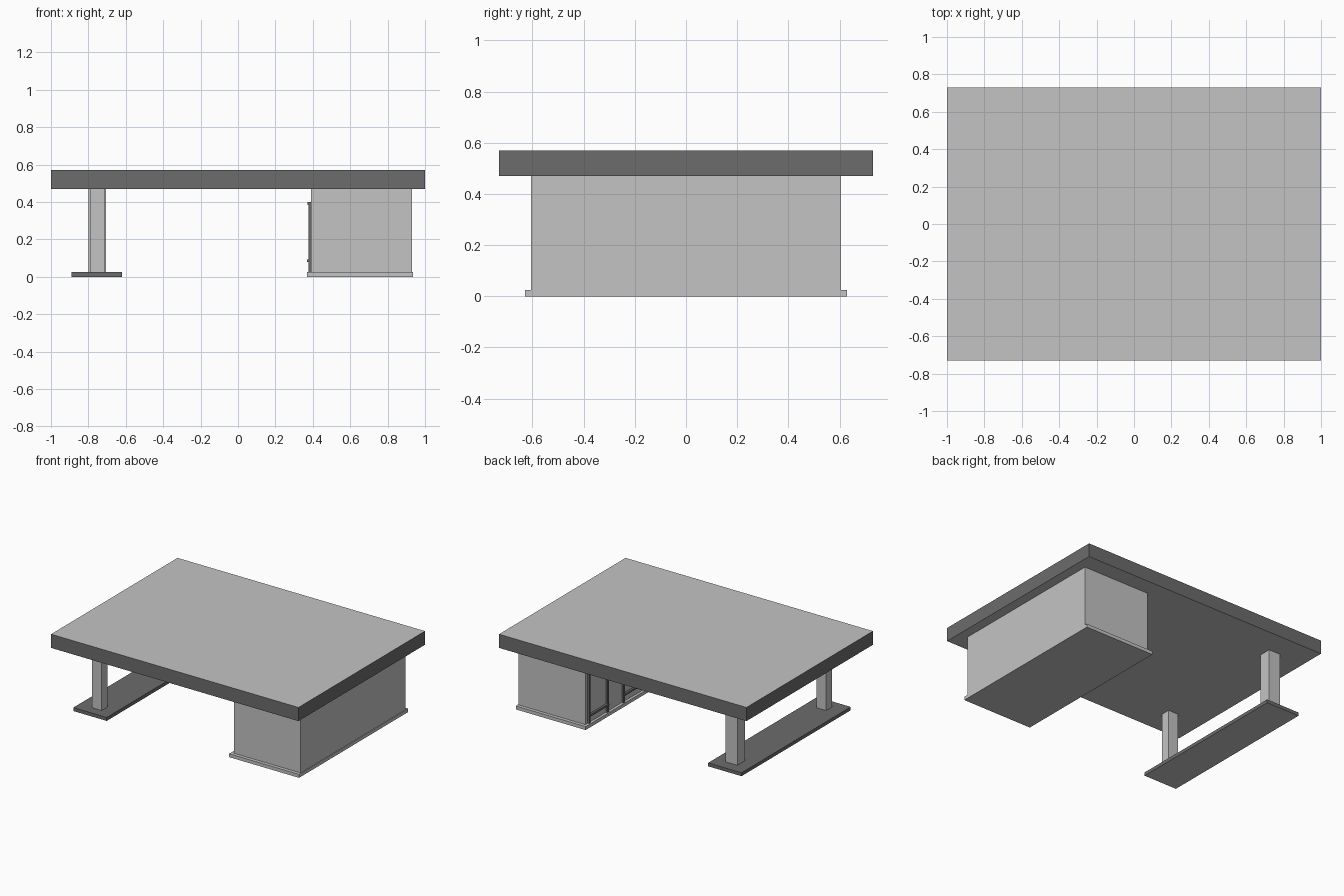
import bpy, bmesh, math

if "Cube" in bpy.data.objects:
    bpy.data.objects.remove(bpy.data.objects["Cube"])


def material(name, v):
    m = bpy.data.materials.new(name)
    m.diffuse_color = (v, v, v, 1)
    m.use_nodes = True
    m.node_tree.nodes["Principled BSDF"].inputs["Base Color"].default_value = m.diffuse_color
    return m


LIGHT = material("light grey", 0.55)
DARK = material("dark grey", 0.15)


def box(name, x, y, z, mats, rule=None):
    """Box from (min, max) ranges; rule(normal) gives the material index."""
    bm = bmesh.new()
    bmesh.ops.create_cube(bm, size=1)
    for v in bm.verts:
        for i, (lo, hi) in enumerate((x, y, z)):
            v.co[i] = lo + (v.co[i] + 0.5) * (hi - lo)
    bm.normal_update()
    if rule:
        for f in bm.faces:
            f.material_index = rule(f.normal)
    me = bpy.data.meshes.new(name)
    bm.to_mesh(me)
    bm.free()
    for m in mats:
        me.materials.append(m)
    ob = bpy.data.objects.new(name, me)
    bpy.context.collection.objects.link(ob)
    return ob


def bowed_panel(name, y0, y1, z0, z1, x, bulge):
    """Shallow curved sheet facing -x."""
    n = 10
    bm = bmesh.new()
    cols = []
    for i in range(n + 1):
        t = i / n
        px = x - bulge * math.sin(math.pi * t)
        py = y0 + (y1 - y0) * t
        cols.append([bm.verts.new((px, py, z)) for z in (z0, z1)])
    for a, b in zip(cols, cols[1:]):
        bm.faces.new((a[0], a[1], b[1], b[0])).smooth = True
    me = bpy.data.meshes.new(name)
    bm.to_mesh(me)
    bm.free()
    me.materials.append(LIGHT)
    bpy.context.collection.objects.link(bpy.data.objects.new(name, me))


# Desk top: dark edge, light faces
box("desk_top", (-1, 1), (-0.73, 0.73), (0.47, 0.57), (LIGHT, DARK),
    lambda n: 0 if abs(n.z) > 0.5 else 1)

# Legs and their foot plate
box("foot_plate", (-0.89, -0.62), (-0.63, 0.63), (0, 0.025), (DARK, LIGHT),
    lambda n: 1 if n.z < -0.5 else 0)
box("front_leg", (-0.79, -0.71), (-0.56, -0.49), (0.025, 0.47), (LIGHT,))
box("back_leg", (-0.80, -0.705), (0.46, 0.55), (0.025, 0.47), (LIGHT,))

# Cabinet with plinth
box("cabinet_plinth", (0.37, 0.935), (-0.63, 0.63), (0, 0.025), (LIGHT,))
box("cabinet_body", (0.39, 0.93), (-0.605, 0.605), (0.025, 0.47), (LIGHT,))

# Framed panels on the inner side of the cabinet
for label, y0, y1 in (("front", -0.57, -0.36), ("middle", -0.175, 0.175), ("back", 0.36, 0.57)):
    bowed_panel(label + "_panel", y0, y1, 0.03, 0.4, 0.388, 0.006)
    for side, y in (("near", y0), ("far", y1)):
        box(f"{label}_{side}_stile", (0.377, 0.39), (y - 0.008, y + 0.008), (0.025, 0.4), (DARK,))
    box(label + "_top_rail", (0.372, 0.39), (y0, y1), (0.385, 0.4), (DARK,))
    box(label + "_lower_rail", (0.368, 0.39), (y0, y1), (0.078, 0.092), (DARK,))
